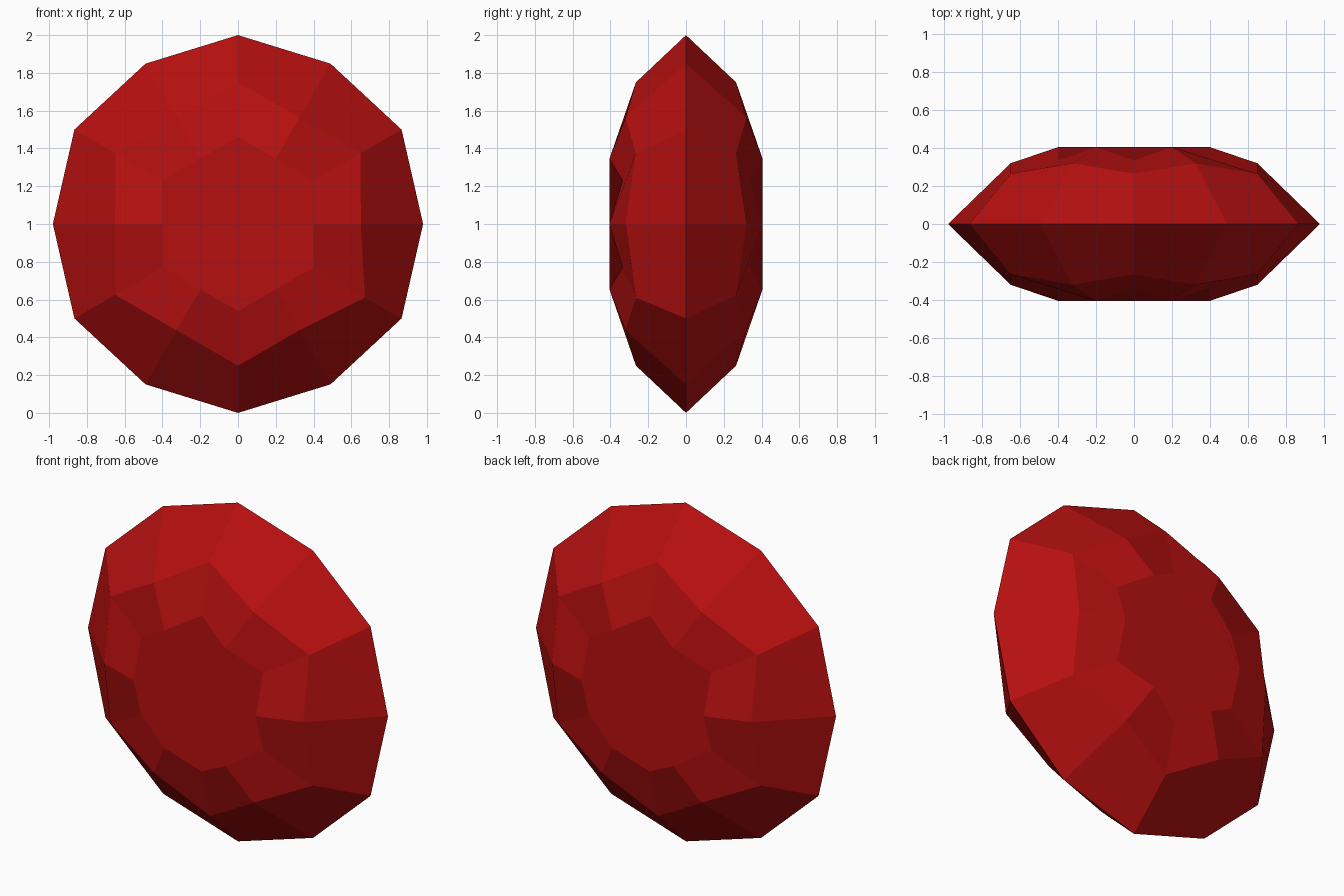
import bpy, bmesh
from math import sin, cos, pi
from mathutils import Matrix

cube = bpy.data.objects.get("Cube")
if cube:
    bpy.data.objects.remove(cube)

# Deep red gem colour
RED = (0.47, 0.005, 0.005, 1.0)
mat = bpy.data.materials.new("ruby red")
mat.diffuse_color = RED
mat.use_nodes = True
mat.node_tree.nodes["Principled BSDF"].inputs["Base Color"].default_value = RED

SIDES = 12
bm = bmesh.new()


def ring(corner, middle):
    """Twelve points alternating corner and edge-middle (radius, depth)."""
    verts = []
    for i in range(SIDES):
        radius, depth = middle if i % 2 else corner
        a = 2 * pi * i / SIDES
        verts.append(bm.verts.new((radius * sin(a), -depth, 1 + radius * cos(a))))
    return verts


def bridge(a, b):
    """Ring of facets between two rings."""
    for i in range(SIDES):
        j = (i + 1) % SIDES
        bm.faces.new((a[i], b[i], b[j], a[j]))


# Front half: girdle, crown and table
girdle = ring((1.0, 0), (0.98, 0))
crown = ring((0.75, 0.265), (0.65, 0.32))
table = ring((0.46, 0.335), (0.4, 0.405))
crown[4].co.x, crown[4].co.z = 0.672, 0.61  # slightly uneven corner
bridge(girdle, crown)
bridge(crown, table)
bm.faces.new(table)

# Back half: the same cut turned half way round
half = bmesh.ops.duplicate(bm, geom=bm.verts[:] + bm.edges[:] + bm.faces[:])
back = [v for v in half["geom"] if isinstance(v, bmesh.types.BMVert)]
bmesh.ops.rotate(bm, verts=back, cent=(0, 0, 0), matrix=Matrix.Rotation(pi, 3, "Z"))
bmesh.ops.remove_doubles(bm, verts=bm.verts[:], dist=0.001)
bmesh.ops.recalc_face_normals(bm, faces=bm.faces[:])

mesh = bpy.data.meshes.new("gem")
bm.to_mesh(mesh)
bm.free()
mesh.materials.append(mat)
gem = bpy.data.objects.new("gem", mesh)
bpy.context.collection.objects.link(gem)
